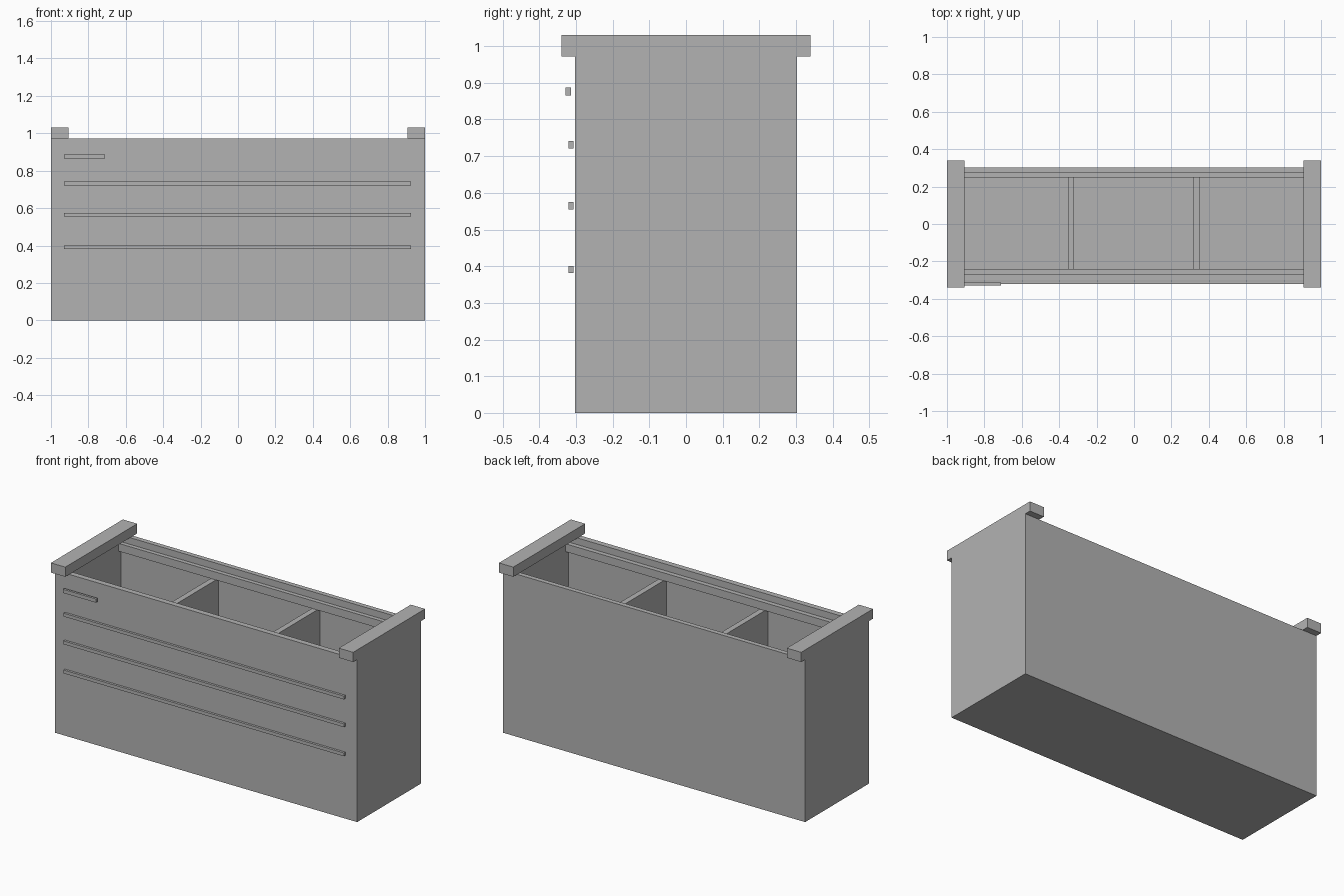
import bpy, bmesh
from mathutils import Vector

cube = bpy.data.objects.get("Cube")
if cube:
    bpy.data.objects.remove(cube, do_unlink=True)

grey = bpy.data.materials.new("plain_grey")
grey.use_nodes = True
grey.diffuse_color = (0.45, 0.45, 0.45, 1)
grey.node_tree.nodes["Principled BSDF"].inputs["Base Color"].default_value = grey.diffuse_color


def box_mesh(low, high):
    bm = bmesh.new()
    bmesh.ops.create_cube(bm, size=1)
    low, high = Vector(low), Vector(high)
    for v in bm.verts:
        v.co = Vector([h if c > 0 else l for c, l, h in zip(v.co, low, high)])
    return bm


def finish(name, bm):
    mesh = bpy.data.meshes.new(name)
    bmesh.ops.recalc_face_normals(bm, faces=bm.faces)
    bm.to_mesh(mesh)
    bm.free()
    mesh.materials.append(grey)
    obj = bpy.data.objects.new(name, mesh)
    bpy.context.collection.objects.link(obj)
    return obj


def box(name, low, high):
    return finish(name, box_mesh(low, high))


# Cavity shared by the shell and the fittings inside it
IN_X, IN_FRONT, IN_BACK = 0.965, -0.268, 0.273
FLOOR, RIM, LEDGE = 0.03, 0.972, 0.885

# Open box: inset the top face, then sink it to the floor
bm = box_mesh((-1, -0.302, 0), (1, 0.302, RIM))
bm.faces.ensure_lookup_table()
top = max(bm.faces, key=lambda f: f.calc_center_median().z)
bmesh.ops.inset_region(bm, faces=[top], thickness=0.03)
for v in top.verts:
    v.co.x = IN_X if v.co.x > 0 else -IN_X
    v.co.y = IN_BACK if v.co.y > 0 else IN_FRONT
sunk = bmesh.ops.extrude_face_region(bm, geom=[top])["geom"]
for v in (g for g in sunk if isinstance(g, bmesh.types.BMVert)):
    v.co.z = FLOOR
if top.is_valid:
    bmesh.ops.delete(bm, geom=[top], context='FACES_ONLY')
finish("open_box", bm)

# End rails resting on the side walls
for side, x0, x1 in (("right", -1, -0.905), ("left", 0.905, 1)):
    box(side + "_end_rail", (x0, -0.34, RIM), (x1, 0.34, 1.03))

# Dividers between the compartments
for side, x in (("right", -0.337), ("left", 0.333)):
    box(side + "_divider", (x - 0.017, IN_FRONT, FLOOR), (x + 0.017, IN_BACK, LEDGE))

# Long slats along the inner walls, above the dividers
box("front_inner_slat", (-IN_X, IN_FRONT, LEDGE), (IN_X, -0.24, 0.932))
box("back_inner_slat", (-IN_X, 0.248, LEDGE), (IN_X, IN_BACK, 0.932))

# Trim bars standing just off the front
for name, z in (("lower", 0.391), ("middle", 0.565), ("upper", 0.731)):
    box(name + "_trim_bar", (-0.93, -0.321, z - 0.01), (0.925, -0.307, z + 0.01))
box("short_trim_bar", (-0.93, -0.328, 0.865), (-0.71, -0.314, 0.887))
